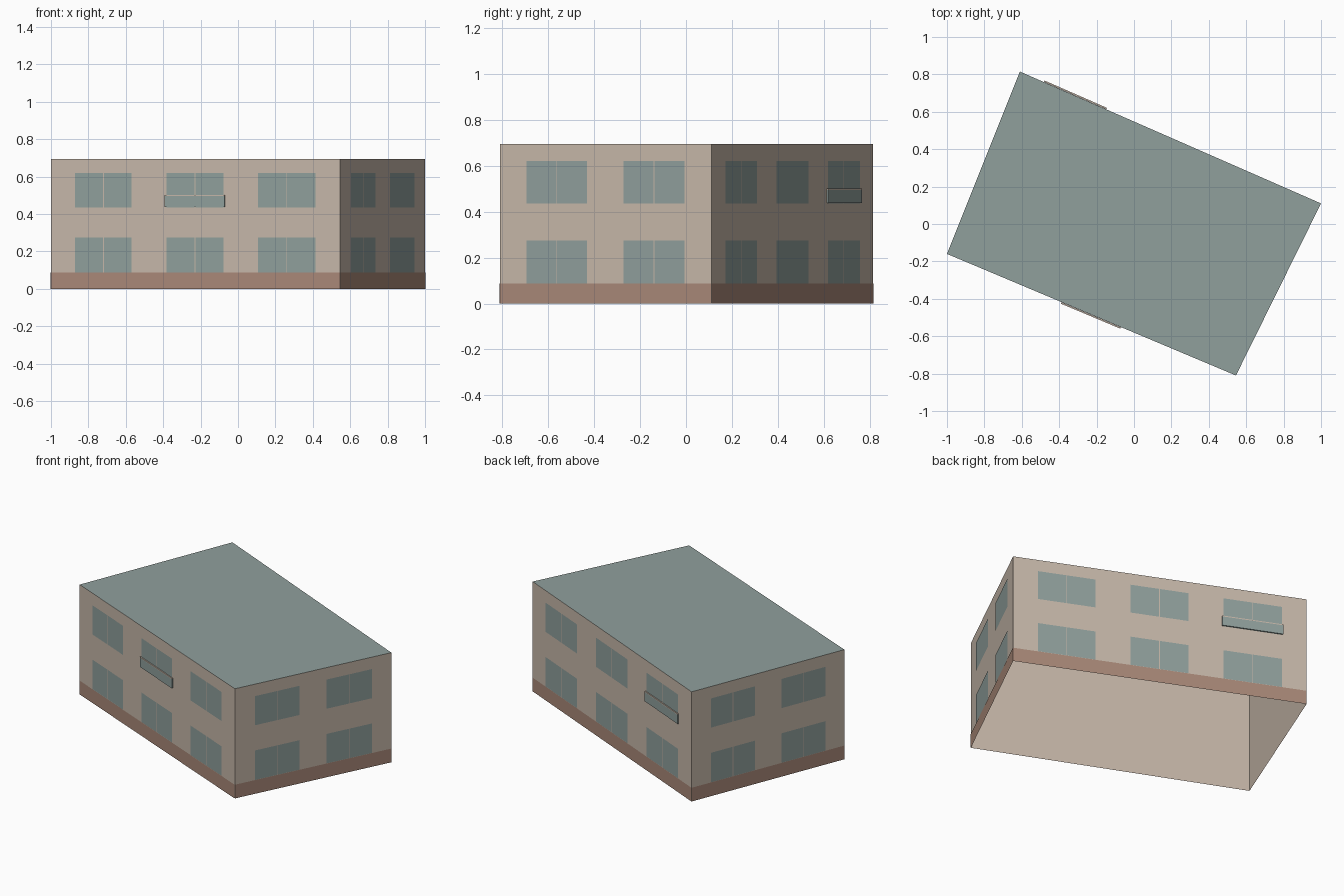
import bpy
import bmesh
from mathutils import Vector

cube = bpy.data.objects.get("Cube")
if cube:
    bpy.data.objects.remove(cube, do_unlink=True)


def material(name, rgb):
    mat = bpy.data.materials.new(name)
    mat.use_nodes = True
    mat.diffuse_color = (*rgb, 1)
    mat.node_tree.nodes["Principled BSDF"].inputs["Base Color"].default_value = (*rgb, 1)
    return mat


plaster = material("beige_plaster", (0.57, 0.48, 0.40))
slate = material("grey_teal", (0.28, 0.35, 0.335))
brick = material("brown_base", (0.40, 0.25, 0.19))

HEIGHT, BASE = 0.695, 0.087
SKIN = 0.002   # how far flat plates stand off the wall
GAP = 0.002    # half the slit between two window panes
FLOORS = [(BASE + 0.001, 0.275), (0.435, 0.62)]

# Footprint corners, counter-clockwise from the left front
corners = [Vector(c) for c in ((-1, -0.16), (0.545, -0.81), (1, 0.11), (-0.61, 0.815))]
names = ["front", "right", "back", "left"]
walls = {n: (corners[i], corners[(i + 1) % 4]) for i, n in enumerate(names)}


def wall_point(wall, t, z, out):
    a, b = walls[wall]
    d = (b - a).normalized()
    p = a.lerp(b, t) + Vector((d.y, -d.x)) * out
    return (p.x, p.y, z)


def add_plate(bm, wall, t0, t1, z0, z1, out=SKIN):
    bm.faces.new([bm.verts.new(wall_point(wall, t, z, out))
                  for t, z in ((t0, z0), (t1, z0), (t1, z1), (t0, z1))])


def add_box(bm, wall, t0, t1, z0, z1, inner, outer):
    rings = [[bm.verts.new(wall_point(wall, t, z, o))
              for t, z in ((t0, z0), (t1, z0), (t1, z1), (t0, z1))]
             for o in (inner, outer)]
    bm.faces.new(rings[0][::-1])
    bm.faces.new(rings[1])
    for i in range(4):
        j = (i + 1) % 4
        bm.faces.new((rings[0][i], rings[0][j], rings[1][j], rings[1][i]))


def finish(bm, name, mat):
    mesh = bpy.data.meshes.new(name)
    bm.to_mesh(mesh)
    bm.free()
    mesh.materials.append(mat)
    obj = bpy.data.objects.new(name, mesh)
    bpy.context.collection.objects.link(obj)


# Outer walls, open underneath
bm = bmesh.new()
for wall in names:
    add_plate(bm, wall, 0, 1, 0, HEIGHT, 0)
bmesh.ops.remove_doubles(bm, verts=bm.verts, dist=0.0001)
finish(bm, "walls", plaster)

# Flat roof
bm = bmesh.new()
bm.faces.new([bm.verts.new((c.x, c.y, HEIGHT)) for c in corners])
finish(bm, "roof", slate)

# Base band round the foot of the walls
bm = bmesh.new()
for wall in names:
    add_plate(bm, wall, 0, 1, 0, BASE)
finish(bm, "base_band", brick)

# Two-pane windows on both floors of every wall
long_bays = [(0.084, 0.28), (0.4, 0.598), (0.717, 0.916)]
short_bays = [(0.127, 0.413), (0.586, 0.875)]
for wall in names:
    a, b = walls[wall]
    slit = GAP / (b - a).length
    bm = bmesh.new()
    for t0, t1 in long_bays if wall in ("front", "back") else short_bays:
        mid = (t0 + t1) / 2
        for z0, z1 in FLOORS:
            add_plate(bm, wall, t0, mid - slit, z0, z1)
            add_plate(bm, wall, mid + slit, t1, z0, z1)
    finish(bm, wall + "_windows", slate)

# Shallow balcony panels with a pale rail on top
for wall, (t0, t1) in (("front", long_bays[1]), ("back", long_bays[2])):
    bm = bmesh.new()
    add_box(bm, wall, t0 - 0.004, t1 + 0.004, 0.437, 0.495, 0.001, 0.009)
    finish(bm, wall + "_balcony_panel", slate)
    bm = bmesh.new()
    add_box(bm, wall, t0 - 0.004, t1 + 0.004, 0.495, 0.501, 0.001, 0.009)
    finish(bm, wall + "_balcony_rail", plaster)
